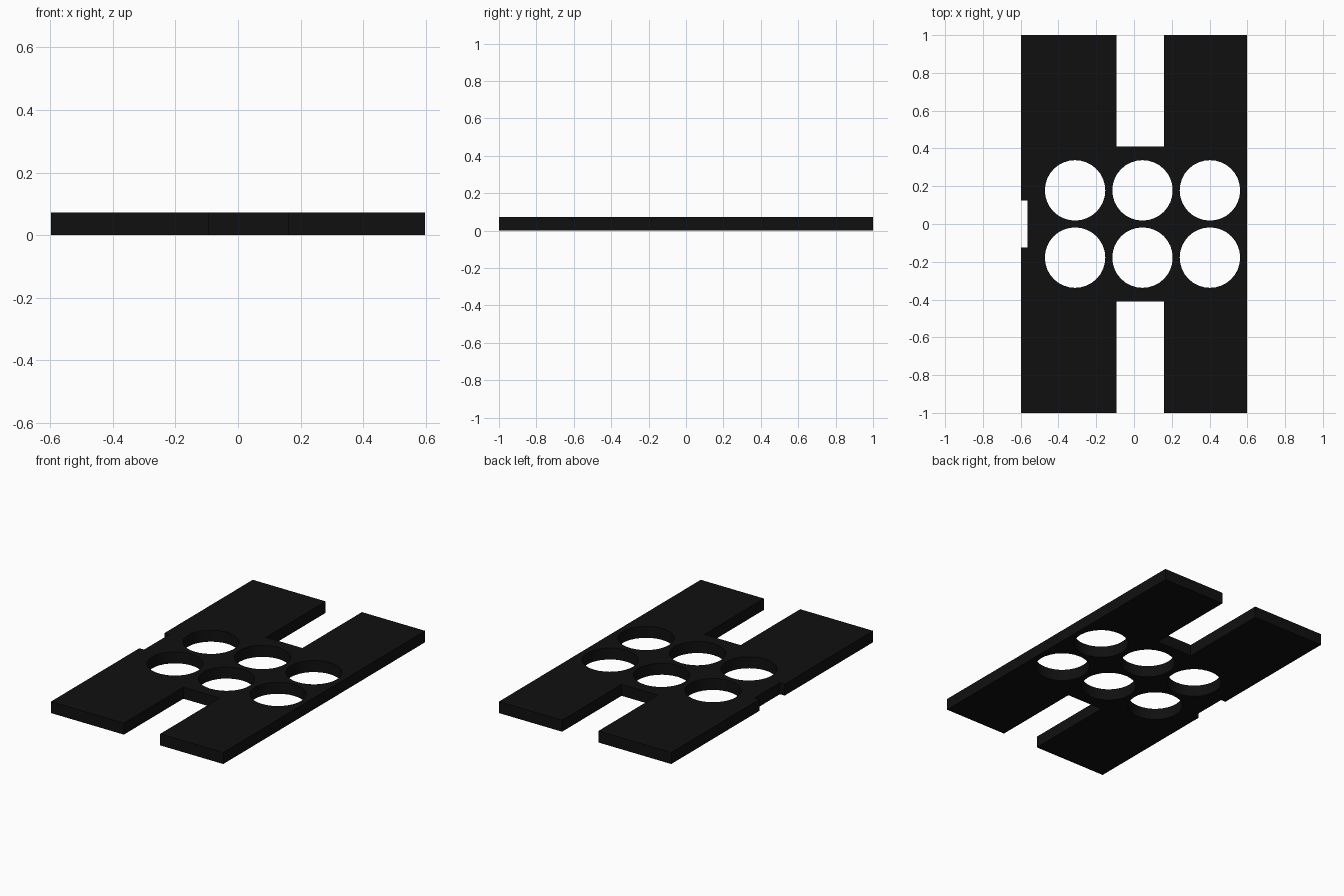
import bpy
import math

if "Cube" in bpy.data.objects:
    bpy.data.objects.remove(bpy.data.objects["Cube"])

THICK = 0.072
W, L = 0.598, 1.0          # half width, half length
SLOT = (-0.092, 0.16, 0.41)  # slot left, right, inner end
NOTCH_X, NOTCH_Y = -0.565, 0.124
HOLE_R, SIDES = 0.16, 32

black = bpy.data.materials.new("near_black")
black.diffuse_color = (0.005, 0.005, 0.005, 1)
black.use_nodes = True
black.node_tree.nodes["Principled BSDF"].inputs["Base Color"].default_value = black.diffuse_color

# Flat filled profile: inner loops become holes
curve = bpy.data.curves.new("plate_profile", 'CURVE')
curve.dimensions = '2D'
curve.fill_mode = 'BOTH'
curve.extrude = THICK / 2


def add_loop(points):
    spline = curve.splines.new('POLY')
    spline.points.add(len(points) - 1)
    for p, (x, y) in zip(spline.points, points):
        p.co = (x, y, 0, 1)
    spline.use_cyclic_u = True


# Outline: upper half, mirrored to the lower half
s0, s1, sy = SLOT
upper = [(W, L), (s1, L), (s1, sy), (s0, sy), (s0, L), (-W, L),
         (-W, NOTCH_Y), (NOTCH_X, NOTCH_Y)]
add_loop(upper + [(x, -y) for x, y in reversed(upper)])

# Two rows of three round holes
for cx in (-0.312, 0.045, 0.402):
    for cy in (-0.178, 0.178):
        add_loop([(cx + HOLE_R * math.cos(2 * math.pi * i / SIDES),
                   cy + HOLE_R * math.sin(2 * math.pi * i / SIDES))
                  for i in range(SIDES)])

# Turn the profile into the solid plate
plate = bpy.data.objects.new("slotted_plate", curve)
bpy.context.collection.objects.link(plate)
plate.location.z = THICK / 2
curve.materials.append(black)
bpy.context.view_layer.objects.active = plate
plate.select_set(True)
bpy.ops.object.convert(target='MESH')
plate = bpy.context.object
plate.name = "slotted_plate"
bpy.ops.object.shade_smooth_by_angle(angle=math.radians(30))
